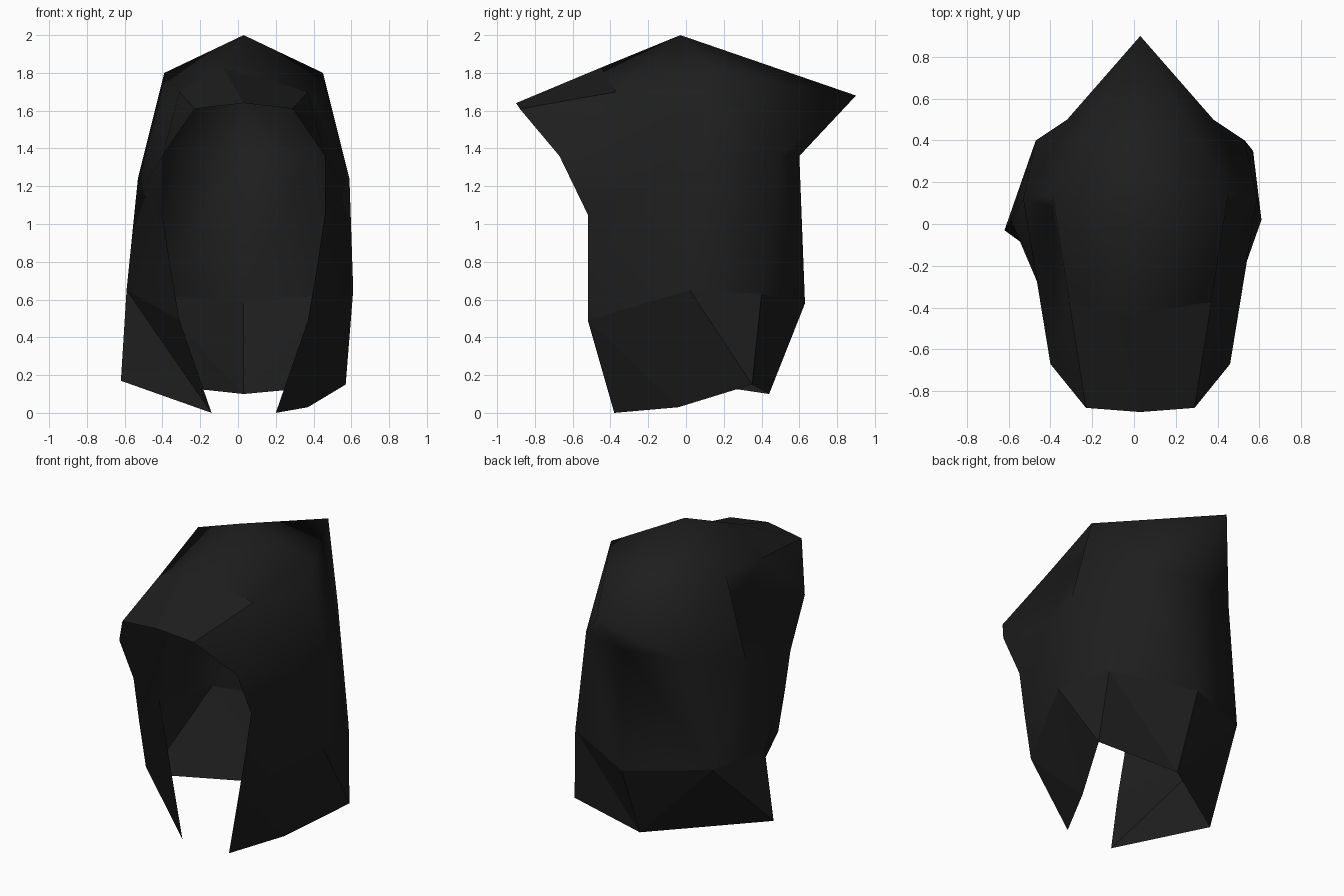
import bpy, bmesh
from mathutils import Vector

if "Cube" in bpy.data.objects:
    bpy.data.objects.remove(bpy.data.objects["Cube"])

CX = 0.03  # the mirror plane of the hair sits slightly off centre
MID = Vector((CX, 0, .9))

black = bpy.data.materials.new("soft black")
black.diffuse_color = (0.013, 0.013, 0.013, 1)
black.use_nodes = True
black.node_tree.nodes["Principled BSDF"].inputs["Base Color"].default_value = black.diffuse_color

# Landmarks of the right half (x measured from the mirror plane)
P = {
    # centre line
    "apex": (0, -.03, 2.0), "ridge": (-.11, -.45, 1.828), "brim": (0, -.90, 1.64),
    "tip": (0, .90, 1.68), "nape": (0, .60, 1.36), "back": (0, .63, .58),
    "hem": (0, .44, .10),
    # opening edge
    "brim1": (.26, -.88, 1.61), "brim2": (.43, -.67, 1.36), "brim3": (.43, -.52, 1.05),
    "cheek": (.39, -.52, .78), "jaw": (.34, -.52, .49),
    # roof and sides
    "temple": (.34, -.37, 1.70), "crown": (.42, .14, 1.80), "fold": (.42, .08, 1.58),
    "flare": (.515, -.15, 1.22), "side": (.56, .12, 1.24), "eave": (.35, .50, 1.36),
    "low_side": (.58, .02, .65), "low_rear": (.50, .40, .63),
    # ends of the locks
    "lock0": (.17, -.38, 0), "lock1": (.34, -.04, .03), "lock2": (.54, .35, .15),
    "left_lock": (.65, -.03, .17),
}
LEFT = {"low_side": (.62, .02, .65)}  # the left side is a touch wider here
CENTRE = {"apex", "ridge", "brim", "tip", "nape", "back", "hem"}


def build(name, right, left=None, smooth=False):
    """Make a sheet from named faces; the left side mirrors the right by default."""
    bm = bmesh.new()
    made = {}

    def vert(key, s):
        s = 1 if key in CENTRE else s
        if (key, s) not in made:
            x, y, z = LEFT.get(key, P[key]) if s < 0 else P[key]
            made[key, s] = bm.verts.new((CX + s * x, y, z))
        return made[key, s]

    for s, faces in ((1, right), (-1, left or right)):
        for face in faces:
            keys = face.split()
            f = bm.faces.new([vert(k, s) for k in (keys if s > 0 else keys[::-1])])
            f.smooth = smooth
    # Point the sheet outwards
    bmesh.ops.recalc_face_normals(bm, faces=bm.faces)
    if sum(f.normal.dot(f.calc_center_median() - MID) for f in bm.faces) < 0:
        bmesh.ops.reverse_faces(bm, faces=bm.faces)
    me = bpy.data.meshes.new(name)
    bm.to_mesh(me)
    bm.free()
    me.materials.append(black)
    ob = bpy.data.objects.new(name, me)
    bpy.context.collection.objects.link(ob)
    return ob


# Smooth hood: roof, side sweep with its flared fold, back
build("hood", [
    "ridge temple apex", "temple crown apex",
    "brim1 brim2 temple",
    "temple brim2 fold", "temple fold crown",
    "brim2 brim3 flare", "brim2 flare fold", "brim3 cheek flare",
    "fold side crown", "fold flare side", "flare cheek side",
    "cheek jaw low_side", "cheek low_side side",
    "crown side eave",
    "apex crown tip", "crown eave tip",
    "tip eave nape",
    "side low_side low_rear", "side low_rear eave",
    "eave low_rear back nape",
], smooth=True)

# Flat fringe panel over the forehead
build("fringe", ["brim brim1 temple ridge"])

# Faceted lower locks, longer and plainer on the left
build("lower_locks", [
    "jaw lock0 lock1", "jaw lock1 low_side", "low_side lock1 lock2",
    "low_side lock2 low_rear", "low_rear lock2 hem", "low_rear hem back",
], [
    "jaw lock0 low_side", "low_side lock0 left_lock",
    "low_side left_lock low_rear", "low_rear left_lock hem", "low_rear hem back",
])
